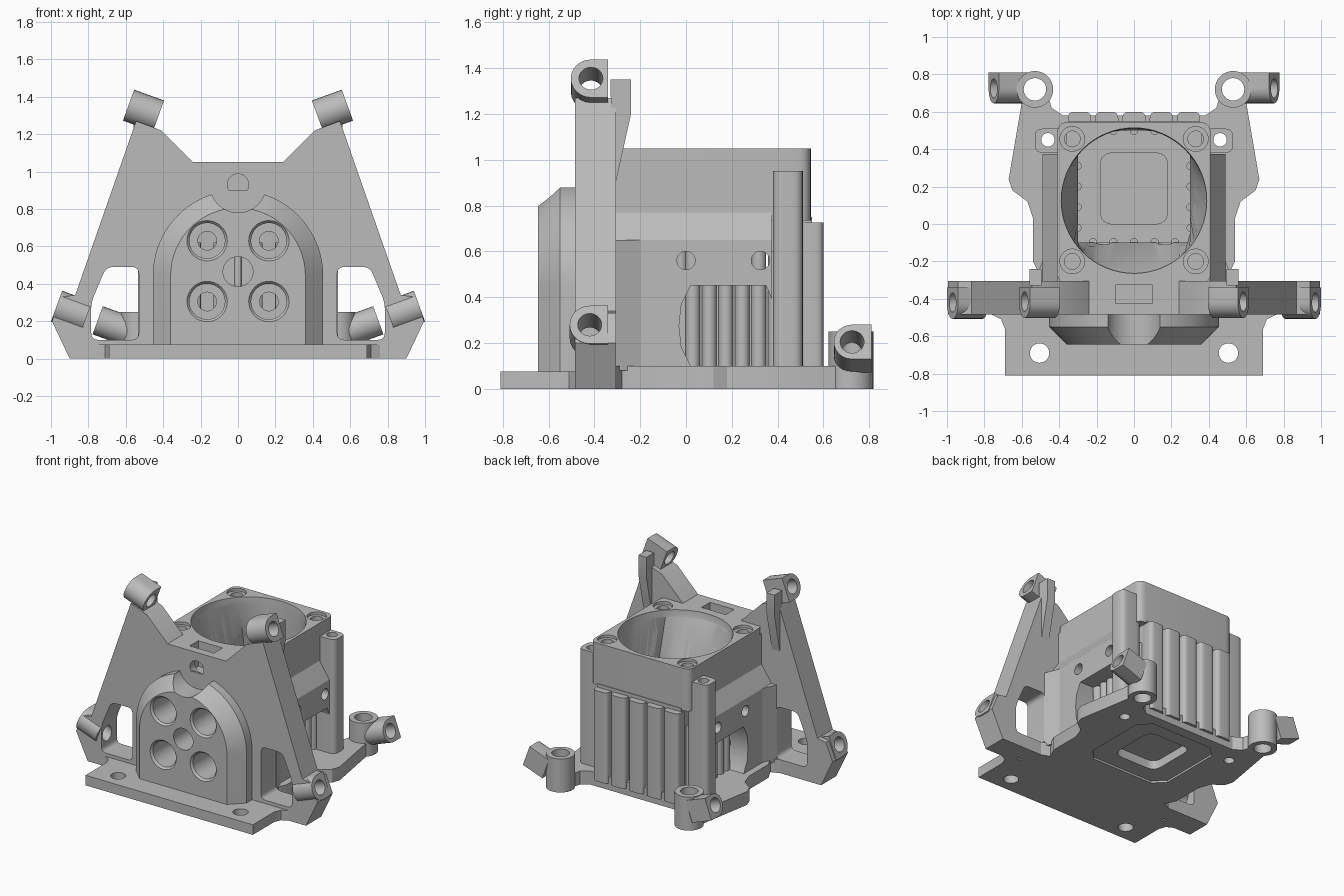
import bpy, bmesh
from math import sin, cos, pi, radians
from mathutils import Matrix, Vector

cube = bpy.data.objects.get("Cube")
if cube:
    bpy.data.objects.remove(cube)

grey = bpy.data.materials.new("plain grey")
grey.use_nodes = True
grey.diffuse_color = (0.5, 0.5, 0.5, 1)
grey.node_tree.nodes["Principled BSDF"].inputs["Base Color"].default_value = (0.5, 0.5, 0.5, 1)
parts = []


def loft(name, rings):
    """Solid skinned through rings of equal length, capped at both ends."""
    bm = bmesh.new()
    vs = [[bm.verts.new(p) for p in ring] for ring in rings]
    n = len(vs[0])
    for a, b in zip(vs, vs[1:]):
        for i in range(n):
            j = (i + 1) % n
            bm.faces.new((a[i], a[j], b[j], b[i]))
    bm.faces.new(vs[0])
    bm.faces.new(vs[-1])
    bmesh.ops.recalc_face_normals(bm, faces=bm.faces)
    me = bpy.data.meshes.new(name)
    bm.to_mesh(me)
    bm.free()
    me.materials.append(grey)
    ob = bpy.data.objects.new(name, me)
    bpy.context.collection.objects.link(ob)
    return ob


def place(pts, axis, t):
    order = {"x": lambda u, v: (t, u, v), "y": lambda u, v: (u, t, v), "z": lambda u, v: (u, v, t)}
    return [order[axis](u, v) for u, v in pts]


def prism(name, pts, axis, a, b):
    return loft(name, [place(pts, axis, a), place(pts, axis, b)])


def circle(u, v, r, n=32):
    return [(u + r * cos(2 * pi * i / n), v + r * sin(2 * pi * i / n)) for i in range(n)]


def rect(u0, u1, v0, v1):
    return [(u0, v0), (u1, v0), (u1, v1), (u0, v1)]


def rounded(pts, r, steps=6):
    """Round every corner of a polygon."""
    out = []
    for i, p in enumerate(pts):
        p, a, b = Vector(p), Vector(pts[i - 1]), Vector(pts[(i + 1) % len(pts)])
        s = p + (a - p).normalized() * min(r, (a - p).length * 0.45)
        e = p + (b - p).normalized() * min(r, (b - p).length * 0.45)
        for k in range(steps + 1):
            t = k / steps
            out.append(tuple(s * (1 - t) ** 2 + p * 2 * t * (1 - t) + e * t * t))
    return out


def both(half):
    """Complete a right half outline with its mirror image."""
    return half + [(-u, v) for u, v in reversed(half)]


def finish(ob, cutters=(), mirror=False):
    """Cut the part, mirror it if asked and bake the result."""
    for c in cutters:
        m = ob.modifiers.new("cut", "BOOLEAN")
        m.operation, m.solver, m.object = "DIFFERENCE", "EXACT", c
    if mirror:
        ob.modifiers.new("mirror", "MIRROR").use_mirror_merge = False
    deps = bpy.context.evaluated_depsgraph_get()
    me = bpy.data.meshes.new_from_object(ob.evaluated_get(deps))
    ob.modifiers.clear()
    ob.data = me
    parts.append(ob)
    return ob


cut = []


def cutter(ob):
    ob.hide_render = True
    cut.append(ob)
    return ob


def drill(axis, u, v, r, a, b):
    return cutter(prism("cutter", circle(u, v, r), axis, a, b))


# Cutters: bore from a round mouth to a square well
def bore_ring(z, cx, cy, r, square):
    ring = []
    for i in range(64):
        c, s = cos(2 * pi * i / 64), sin(2 * pi * i / 64)
        k = r / max(abs(c), abs(s)) if square else r
        ring.append((cx + c * k, cy + s * k, z))
    return ring


bore = cutter(loft("cutter", [bore_ring(1.06, 0, 0.125, 0.39, False), bore_ring(1.0, 0, 0.125, 0.385, False),
                              bore_ring(0.65, 0, 0.2, 0.3, True), bore_ring(0.085, 0, 0.2, 0.3, True)]))

# Cutters: front nozzle holes, side holes, screw holes, side windows
nozzles = [drill("y", 0, 0.465, 0.08, -0.7, 0)]
for x in (-0.165, 0.165):
    for z in (0.305, 0.63):
        nozzles.append(drill("y", x, z, 0.05, -0.7, 0))
        nozzles.append(cutter(loft("cutter", [place(circle(x, z, r), "y", y) for y, r in
                                              ((-0.66, 0.11), (-0.645, 0.108), (-0.63, 0.095), (-0.42, 0.095))])))
side_holes = [drill("x", y, 0.56, 0.04, -0.6, 0.6) for y in (0, 0.325)]
screws = []
for x in (-0.33, 0.33):
    for y in (-0.2, 0.455):
        screws += [drill("z", x, y, 0.042, 0.85, 1.1), drill("z", x, y, 0.066, 1.03, 1.1)]
window = [(0.5, 0.1), (0.02, 0.1), (-0.02, 0.18), (-0.03, 0.275), (-0.02, 0.37), (0.02, 0.45), (0.35, 0.45), (0.5, 0.1)][:-1]
side_windows = [cutter(prism("cutter", window, "x", s * 0.345, s * 0.6)) for s in (-1, 1)]
slot = cutter(prism("cutter", rect(-0.1, 0.1, -0.425, -0.325), "z", 0.86, 1.1))
sensor = drill("y", 0, 0.93, 0.057, -0.6, -0.37)

# Housing: wide lower body stepping in to the square top
shell = both([(0.49, 0.08), (0.49, 0.65), (0.41, 0.77), (0.41, 1.0)])
finish(prism("housing_body", shell, "y", -0.32, 0.375), [bore] + nozzles + side_holes + side_windows)
top = rounded([(0.41, 0.545), (-0.41, 0.545)], 0.0, 1)
top = rounded(rect(-0.41, 0.41, -0.32, 0.545), 0.06)
finish(prism("housing_top", top, "z", 0.735, 1.05), [bore] + screws + [slot])
finish(prism("housing_rear", rect(-0.345, 0.345, 0.36, 0.55), "z", 0.08, 0.75), [bore])

# Cooling fins: rounded bars at the rear, round bars at the sides and in the well
for i in range(5):
    x = (i - 2) * 0.146
    finish(prism("rear_fin", rounded(rect(x - 0.062, x + 0.062, 0.5, 0.6), 0.035), "z", 0.05, 0.725))
for i in range(7):
    finish(prism("side_fin", circle(0.345, 0.03 + i * 0.072, 0.032, 16), "z", 0.08, 0.6), mirror=True)
for i in range(5):
    t = (i - 2) * 0.11
    finish(prism("well_fin_side", circle(0.302, 0.2 + t, 0.022, 12), "z", 0.08, 0.62), mirror=True)
    for y in (-0.098, 0.498):
        finish(prism("well_fin", circle(t, y, 0.022, 12), "z", 0.08, 0.62))

# Rear corner posts
post_hole = drill("z", 0.46, 0.45, 0.036, -0.1, 1.1)
post_hole_left = drill("z", -0.46, 0.45, 0.036, -0.1, 1.1)
post = rounded(rect(0.36, 0.53, 0.38, 0.51), 0.045)
finish(prism("corner_post", post, "z", 0.05, 0.95), [post_hole], mirror=True)

# Base plate with well window, underside recess and groove
base = both([(0.62, -0.46), (0.6, -0.32), (0.5, -0.28), (0.54, -0.2), (0.54, 0.03), (0.57, 0.12), (0.65, 0.18),
             (0.67, 0.24), (0.605, 0.62), (0.59, 0.72), (0.47, 0.72), (0.44, 0.62), (0.38, 0.58)])
lug_bores = [drill("z", s * 0.53, 0.72, 0.06, -0.1, 0.4) for s in (-1, 1)]
well = cutter(prism("cutter", rounded(rect(-0.18, 0.18, 0, 0.38), 0.07), "z", -0.1, 0.3))
recess = cutter(prism("cutter", rounded(rect(-0.33, 0.33, -0.12, 0.5), 0.08, 1), "z", -0.1, 0.015))
groove = cutter(prism("cutter", rect(-0.66, 0.66, -0.455, -0.435), "z", -0.1, 0.03))
finish(prism("base_plate", base, "z", 0, 0.1), [well, recess, post_hole, post_hole_left] + lug_bores)

# Front mounting flange
flange = both([(0.69, -0.81), (0.69, -0.56), (0.71, -0.51), (0.77, -0.48), (0.77, -0.45)])
finish(prism("front_flange", flange, "z", 0, 0.075), [drill("z", s * 0.505, -0.69, 0.052, -0.1, 0.2) for s in (-1, 1)])


# Mounting lugs: tilted blocks with a cross hole, given by the centre of the outer face
def tilt(x, y, z):
    return Matrix.Translation((x, y, z)) @ Matrix.Rotation(radians(-20), 4, "Y")


def lug(name, x, y, z, length, h, r):
    section = rounded([(-h, -h), (h, -h), (h, h), (-h, h)], 0.012, 2)
    front = [(r * cos(a), r * sin(a)) for a in [pi / 2 + pi * i / 12 for i in range(13)]]
    section = [(h, -r), (h, r)] + front
    block = prism(name, section, "x", -length, 0)
    block.data.transform(tilt(x, y, z))
    hole = cutter(prism("cutter", circle(0, 0, 0.052), "x", -0.26, 0.05))
    hole.data.transform(tilt(x, y, z))
    finish(block, [hole] + lug_bores, mirror=True)
    return hole


lug("upper_lug", 0.585, -0.415, 1.355, 0.17, 0.075, 0.088)
low_hole = lug("lower_lug", 0.97, -0.42, 0.28, 0.17, 0.08, 0.088)
rear_hole = lug("rear_lug", 0.75, 0.725, 0.205, 0.17, 0.085, 0.08)
low_hole_left = cutter(low_hole.copy())
low_hole_left.data = low_hole.data.copy()
bpy.context.collection.objects.link(low_hole_left)
low_hole_left.data.transform(Matrix.Scale(-1, 4, (1, 0, 0)))
low_hole_left.data.flip_normals()
finish(prism("rear_lug_barrel", circle(0.53, 0.72, 0.098), "z", 0, 0.25), [lug_bores[1], rear_hole], mirror=True)

# Front plate with two arms and two windows
plate = both([(0.9, 0), (0.995, 0.2), (0.94, 0.33), (0.87, 0.34), (0.545, 1.27), (0.41, 1.22), (0.24, 1.05)])
opening = rounded([(0.53, 0.1), (0.53, 0.49), (0.705, 0.49), (0.785, 0.3), (0.785, 0.1)], 0.04)
openings = [cutter(prism("cutter", [(s * u, v) for u, v in opening], "y", -0.6, -0.2)) for s in (-1, 1)]
finish(prism("front_plate", plate, "y", -0.485, -0.305),
       nozzles + openings + [slot, sensor, low_hole, low_hole_left, groove])

# Ribs behind the arms and flares joining the housing to the plate
rib = [(-0.32, 0.84), (-0.24, 1.2), (-0.24, 1.35), (-0.33, 1.35)]
finish(prism("arm_rib", rib, "x", 0.495, 0.56), mirror=True)
flare = [(0.45, -0.31), (0.535, -0.31), (0.49, -0.2), (0.45, -0.2)]
finish(prism("housing_flare", flare, "z", 0.08, 0.65), mirror=True)


# Arched nozzle block with a chamfered rim and a round notch
def arch(y, r):
    arc = [(r * cos(pi * i / 40), y, 0.445 + r * sin(pi * i / 40)) for i in range(41)]
    return [(r, y, 0.07)] + arc + [(-r, y, 0.07)]


notch = drill("y", 0, 0.93, 0.15, -0.7, -0.485)
finish(loft("nozzle_block", [arch(-0.47, 0.455), arch(-0.55, 0.455), arch(-0.645, 0.36)]), nozzles + [notch])

# Drop the cutters and smooth the curved surfaces
for c in cut:
    bpy.data.objects.remove(c)
bpy.ops.object.select_all(action="DESELECT")
for ob in parts:
    ob.select_set(True)
bpy.context.view_layer.objects.active = parts[0]
bpy.ops.object.shade_smooth_by_angle(angle=radians(30))
